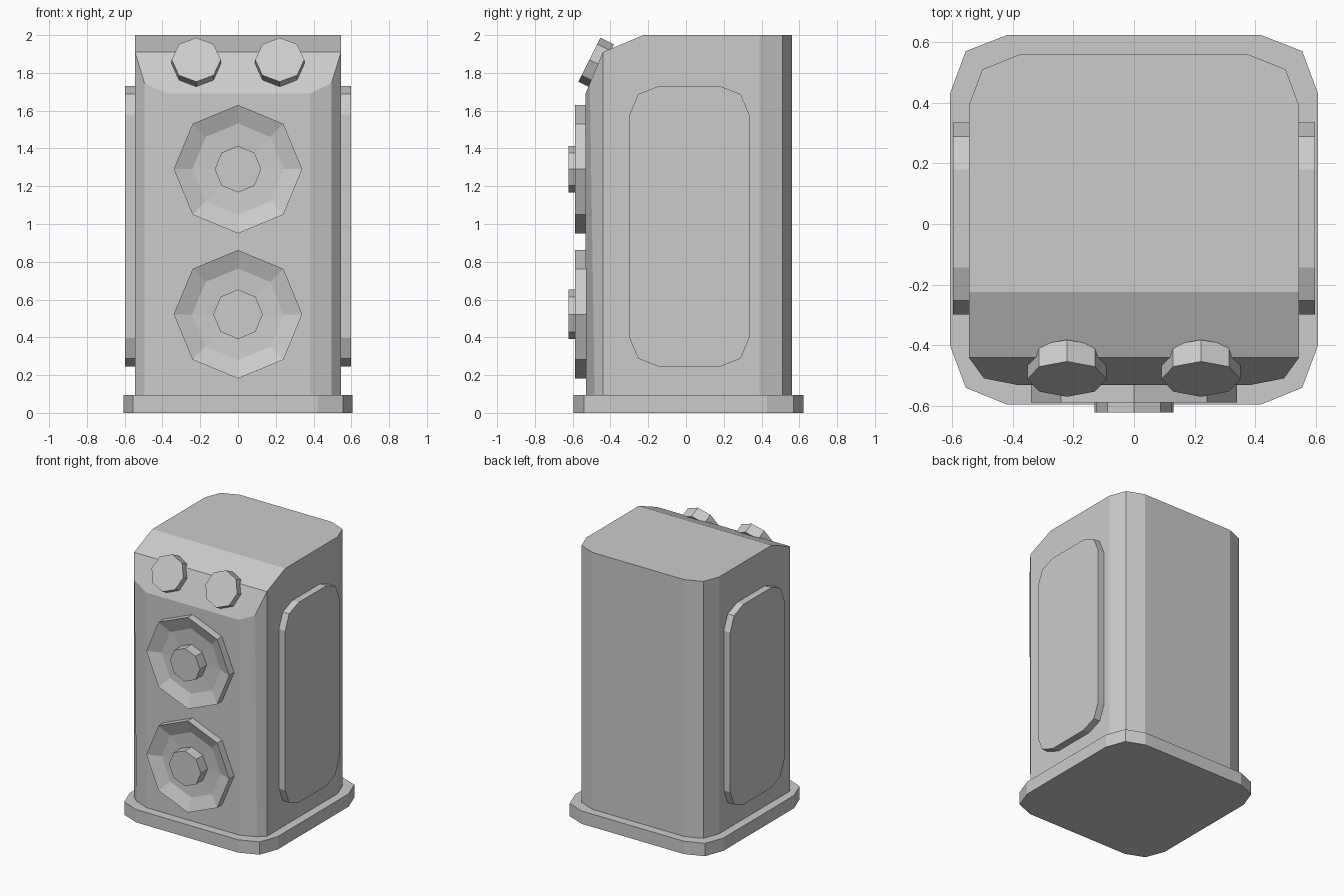
import bpy, bmesh
from math import cos, sin, pi, radians
from mathutils import Vector, Matrix

if "Cube" in bpy.data.objects:
    bpy.data.objects.remove(bpy.data.objects["Cube"])


def finish(name, bm):
    bmesh.ops.recalc_face_normals(bm, faces=bm.faces)
    me = bpy.data.meshes.new(name)
    bm.to_mesh(me)
    bm.free()
    ob = bpy.data.objects.new(name, me)
    bpy.context.collection.objects.link(ob)
    return ob


def loft(rings):
    """Skin equal-sized point rings and cap both ends."""
    bm = bmesh.new()
    loops = [[bm.verts.new(p) for p in r] for r in rings]
    n = len(loops[0])
    for a, b in zip(loops, loops[1:]):
        for i in range(n):
            j = (i + 1) % n
            bm.faces.new((a[i], a[j], b[j], b[i]))
    bm.faces.new(loops[0])
    bm.faces.new(loops[-1])
    return bm


def mirrored(half):
    """Half outline (front to back on +x) completed across x = 0."""
    return half + [(-x, y) for x, y in reversed(half)]


def octagon_part(name, centre, profile, tilt=0):
    """Eight-sided turned part; profile = (radius, distance forward)."""
    m = Matrix.Translation(centre) @ Matrix.Rotation(-tilt, 4, 'X')
    rings = [[m @ Vector((r * cos(k * pi / 4), -d, r * sin(k * pi / 4)))
              for k in range(8)] for r, d in profile]
    return finish(name, loft(rings))


# Base plinth
base = mirrored([(.42, -.595), (.555, -.54), (.607, -.40),
                 (.607, .43), (.555, .57), (.42, .623)])
finish("base", loft([[(x, y, z) for x, y in base] for z in (0, .095)]))

# Cabinet: chamfered column, front top edge sliced by two planes
back = [(.545, .39), (.50, .51), (.375, .56)]
low = mirrored([(.38, -.53), (.495, -.483), (.545, -.44)] + back)
high = mirrored([(.38, -.532), (.495, -.513), (.545, -.44)] + back)
bm = loft([[(x, y, .05) for x, y in low], [(x, y, 2) for x, y in high]])
for (y0, z0), (y1, z1) in (((-.532, 1.69), (-.44, 1.91)), ((-.44, 1.91), (-.225, 2))):
    bmesh.ops.bisect_plane(bm, geom=bm.verts[:] + bm.edges[:] + bm.faces[:],
                           plane_co=(0, y0, z0), plane_no=(0, z0 - z1, y1 - y0),
                           clear_outer=True)
    bmesh.ops.holes_fill(bm, edges=[e for e in bm.edges if e.is_boundary])
finish("cabinet", bm)

# Side panels
cy, cz = .018, .9875
quarter = [(.317, .592), (.271, .70), (.162, .7425)]
top_half = quarter + [(-y, z) for y, z in reversed(quarter)]
panel = top_half + [(-y, -z) for y, z in top_half]
for side, s in (("left", -1), ("right", 1)):
    finish(side + "_panel", loft([[(s * x, cy + y, cz + z) for y, z in panel]
                                  for x in (.52, .597)]))

# Dished speakers with raised hubs
for label, z, hub in (("upper", 1.29, .123), ("lower", .522, .131)):
    octagon_part(label + "_speaker", (0, -.51, z),
                 [(.34, 0), (.34, .078), (.242, .04), (.12, .033)])
    octagon_part(label + "_speaker_hub", (0, -.52, z), [(hub, 0), (hub, .102)])

# Tilted tweeters on the sloped top edge
for side, s in (("left", -1), ("right", 1)):
    octagon_part(side + "_tweeter", (s * .221, -.44, 1.834),
                 [(.13, 0), (.13, .08)], radians(26.6))
